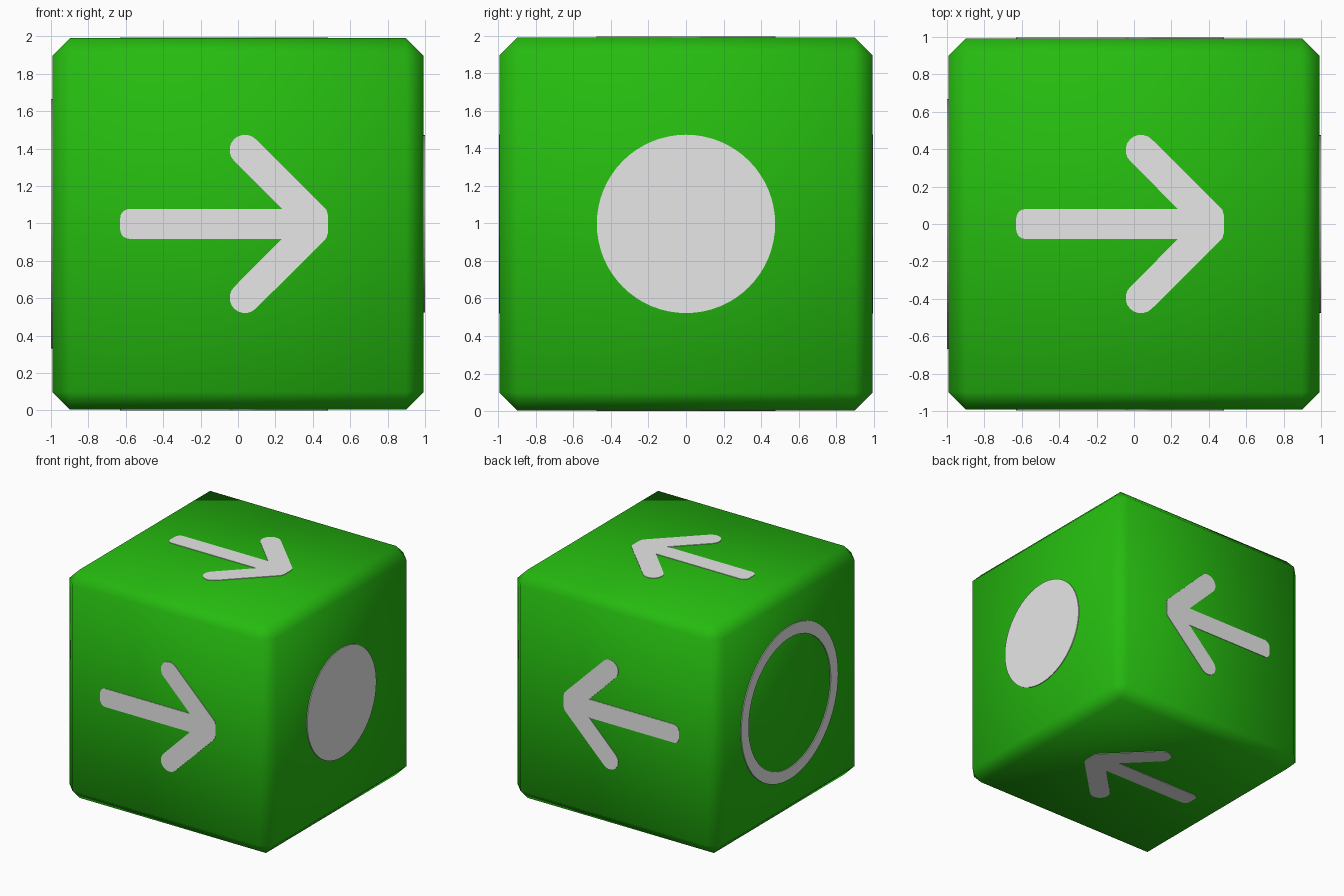
import bpy, bmesh, math
from mathutils import Matrix, Vector

if "Cube" in bpy.data.objects:
    bpy.data.objects.remove(bpy.data.objects["Cube"])

HALF = 0.993      # half size of the block
CZ = 0.997        # height of the block centre


def material(name, rgb):
    m = bpy.data.materials.new(name)
    m.diffuse_color = (*rgb, 1)
    m.use_nodes = True
    m.node_tree.nodes["Principled BSDF"].inputs["Base Color"].default_value = m.diffuse_color
    return m


green = material("bright_green", (0.019, 0.50, 0.005))
grey = material("light_grey", (0.8, 0.8, 0.8))


def finish(bm, name, mat, smooth=False):
    bmesh.ops.recalc_face_normals(bm, faces=bm.faces)
    for f in bm.faces:
        f.smooth = smooth
    me = bpy.data.meshes.new(name)
    bm.to_mesh(me)
    bm.free()
    me.materials.append(mat)
    ob = bpy.data.objects.new(name, me)
    bpy.context.collection.objects.link(ob)
    return ob


def arc(cx, cy, r, a0, a1, n=6):
    return [(cx + r * math.cos(math.radians(a0 + (a1 - a0) * i / n)),
             cy + r * math.sin(math.radians(a0 + (a1 - a0) * i / n))) for i in range(n + 1)]


def plate(name, outline, axis, angle, top, hole=None):
    """Thin marking on one block face, from just inside the surface out to `top`."""
    bm = bmesh.new()
    low = HALF - 0.002
    outer = [bm.verts.new((x, y, low)) for x, y in outline]
    if hole:
        inner = [bm.verts.new((x, y, low)) for x, y in hole]
        n = len(outer)
        faces = [bm.faces.new((outer[i], outer[(i + 1) % n], inner[(i + 1) % n], inner[i]))
                 for i in range(n)]
    else:
        faces = [bm.faces.new(outer)]
    ext = bmesh.ops.extrude_face_region(bm, geom=faces, use_keep_orig=True)
    moved = [g for g in ext["geom"] if isinstance(g, bmesh.types.BMVert)]
    bmesh.ops.translate(bm, verts=moved, vec=Vector((0, 0, top - low)))
    turn = Matrix.Translation((0, 0, CZ)) @ Matrix.Rotation(math.radians(angle), 4, axis)
    bmesh.ops.transform(bm, matrix=turn, verts=bm.verts)
    return finish(bm, name, grey)


# chamfered block with soft shading
bm = bmesh.new()
bmesh.ops.create_cube(bm, size=2 * HALF)
bmesh.ops.bevel(bm, geom=bm.edges[:], offset=0.095, offset_type='OFFSET',
                segments=1, profile=0.5, affect='EDGES')
bmesh.ops.translate(bm, verts=bm.verts, vec=(0, 0, CZ))
finish(bm, "block", green, smooth=True)

# arrow outline: upper half from tip to tail, then mirrored
half = [(0.48, 0.05), (0.473, 0.075), (0.455, 0.095)]
half += arc(0.037, 0.395, 0.082, 45, 225, 10)
half += [(0.235, 0.08)]
half += arc(-0.58, 0.03, 0.05, 90, 180, 5)
arrow = half + [(x, -y) for x, y in reversed(half)]

# arrows on the four faces around the x axis, all pointing to +x
for label, angle in (("top", 0), ("front", 90), ("bottom", 180), ("back", 270)):
    plate(label + "_arrow", arrow, 'X', angle, 0.997)


def circle(r, n=64):
    return arc(0, 0, r, 0, 360, n)[:-1]


# solid disc on the right, ring on the left
plate("right_disc", circle(0.475), 'Y', 90, 1.0)
plate("left_ring", circle(0.667), 'Y', -90, 1.0, hole=circle(0.565))
